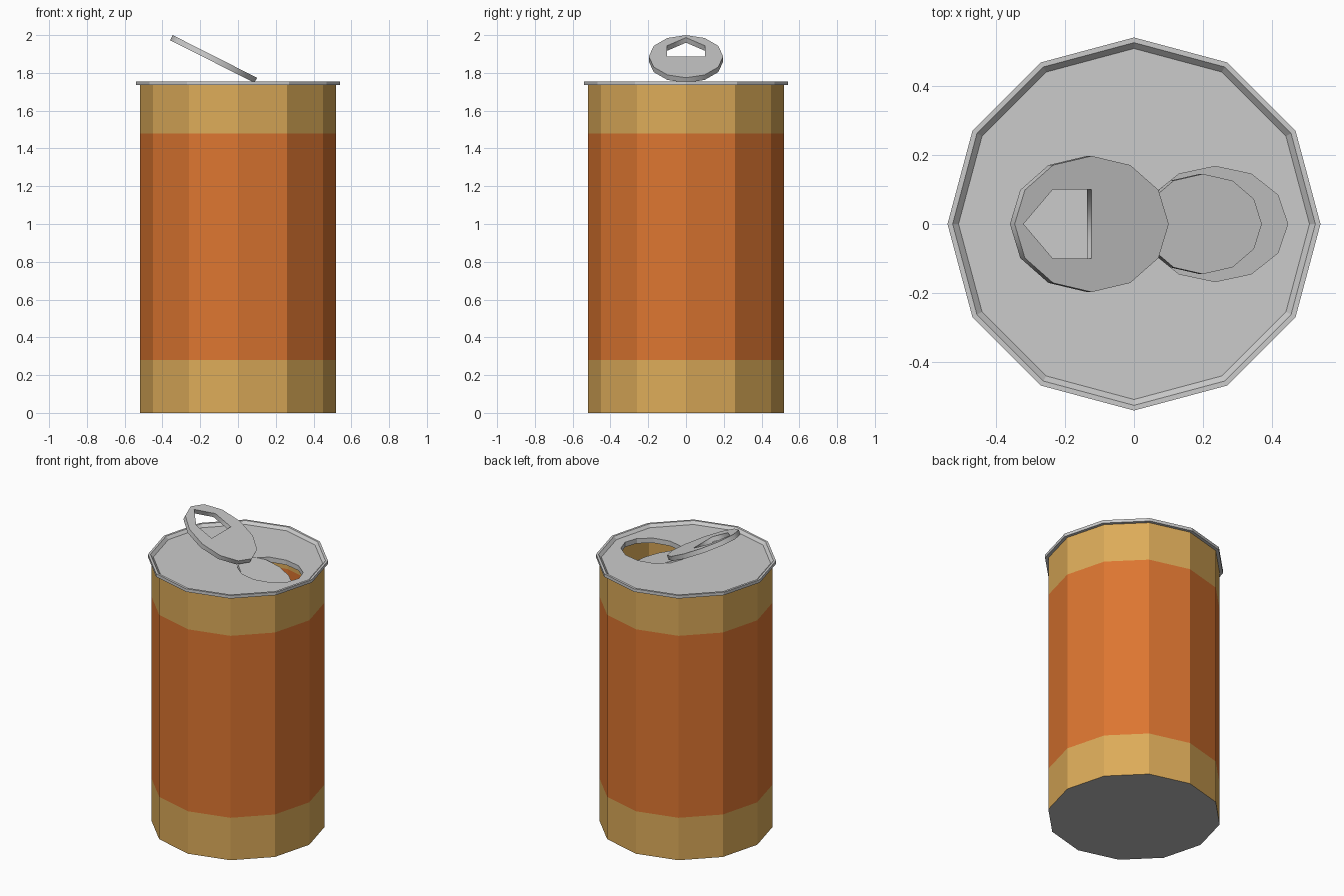
import bpy, math

if "Cube" in bpy.data.objects:
    bpy.data.objects.remove(bpy.data.objects["Cube"])

N = 12


def ring(rx, ry, z=0.0, cx=0.0):
    return [(cx + rx * math.cos(2 * math.pi * i / N),
             ry * math.sin(2 * math.pi * i / N), z) for i in range(N)]


def material(name, rgb):
    m = bpy.data.materials.new(name)
    m.diffuse_color = (*rgb, 1)
    m.use_nodes = True
    m.node_tree.nodes["Principled BSDF"].inputs["Base Color"].default_value = m.diffuse_color
    return m


def loft(name, rings, closed=False, cap=False):
    """Join successive 12-point rings with quads."""
    verts = [p for r in rings for p in r]
    count = len(rings)
    faces = []
    for k in range(count if closed else count - 1):
        a, b = k * N, ((k + 1) % count) * N
        faces += [(a + i, a + (i + 1) % N, b + (i + 1) % N, b + i) for i in range(N)]
    if cap:
        faces.append(tuple(reversed(range(N))))
    me = bpy.data.meshes.new(name)
    me.from_pydata(verts, [], faces)
    ob = bpy.data.objects.new(name, me)
    bpy.context.collection.objects.link(ob)
    return ob


def plate(name, outlines, top_centre, tilt, thick=0.03):
    """Flat plate cut from outlines, tilted down towards +x."""
    cu = bpy.data.curves.new(name, 'CURVE')
    cu.dimensions, cu.fill_mode, cu.extrude = '2D', 'BOTH', thick / 2
    for pts in outlines:
        s = cu.splines.new('POLY')
        s.points.add(len(pts) - 1)
        for p, co in zip(s.points, pts):
            p.co = (co[0], co[1], 0, 1)
        s.use_cyclic_u = True
    ob = bpy.data.objects.new(name, cu)
    bpy.context.collection.objects.link(ob)
    t = math.radians(tilt)
    ob.location = (top_centre[0] - math.sin(t) * thick / 2, 0,
                   top_centre[1] - math.cos(t) * thick / 2)
    ob.rotation_euler = (0, t, 0)
    bpy.ops.object.select_all(action='DESELECT')
    ob.select_set(True)
    bpy.context.view_layer.objects.active = ob
    bpy.ops.object.convert(target='MESH')


# can wall with colour bands and a grey base
R = 0.52
body = loft("can_body", [ring(R, R, z) for z in (0, 0.28, 1.48, 1.735)], cap=True)
body.data.materials.append(material("gold", (0.72, 0.41, 0.10)))
body.data.materials.append(material("red", (0.72, 0.18, 0.03)))
base_grey = material("base_grey", (0.5, 0.5, 0.5))
body.data.materials.append(base_grey)
for f in body.data.polygons:
    f.material_index = 2 if len(f.vertices) == N else int(0.5 < f.center.z < 1.4)

# lid with raised rim and drinking hole
LID = 1.735
lid = loft("lid", [
    ring(0.21, 0.167, LID - 0.03, 0.235),
    ring(0.515, 0.515, LID - 0.03),
    ring(0.515, 0.515, LID),
    ring(0.54, 0.54, LID),
    ring(0.54, 0.54, 1.755),
    ring(0.525, 0.525, 1.755),
    ring(0.508, 0.508, LID + 0.002),
    ring(0.21, 0.167, LID + 0.002, 0.235),
], closed=True)

# pull tab with finger hole
finger = [(-0.221, 0), (-0.126, -0.1), (0, -0.1), (0, 0.1), (-0.126, 0.1)]
plate("pull_tab", [ring(0.25, 0.197), finger], (-0.1225, 1.887), 26.8)

# flap pushed down into the hole
plate("hole_flap", [ring(0.181, 0.145)], (0.2, 1.693), 20)
